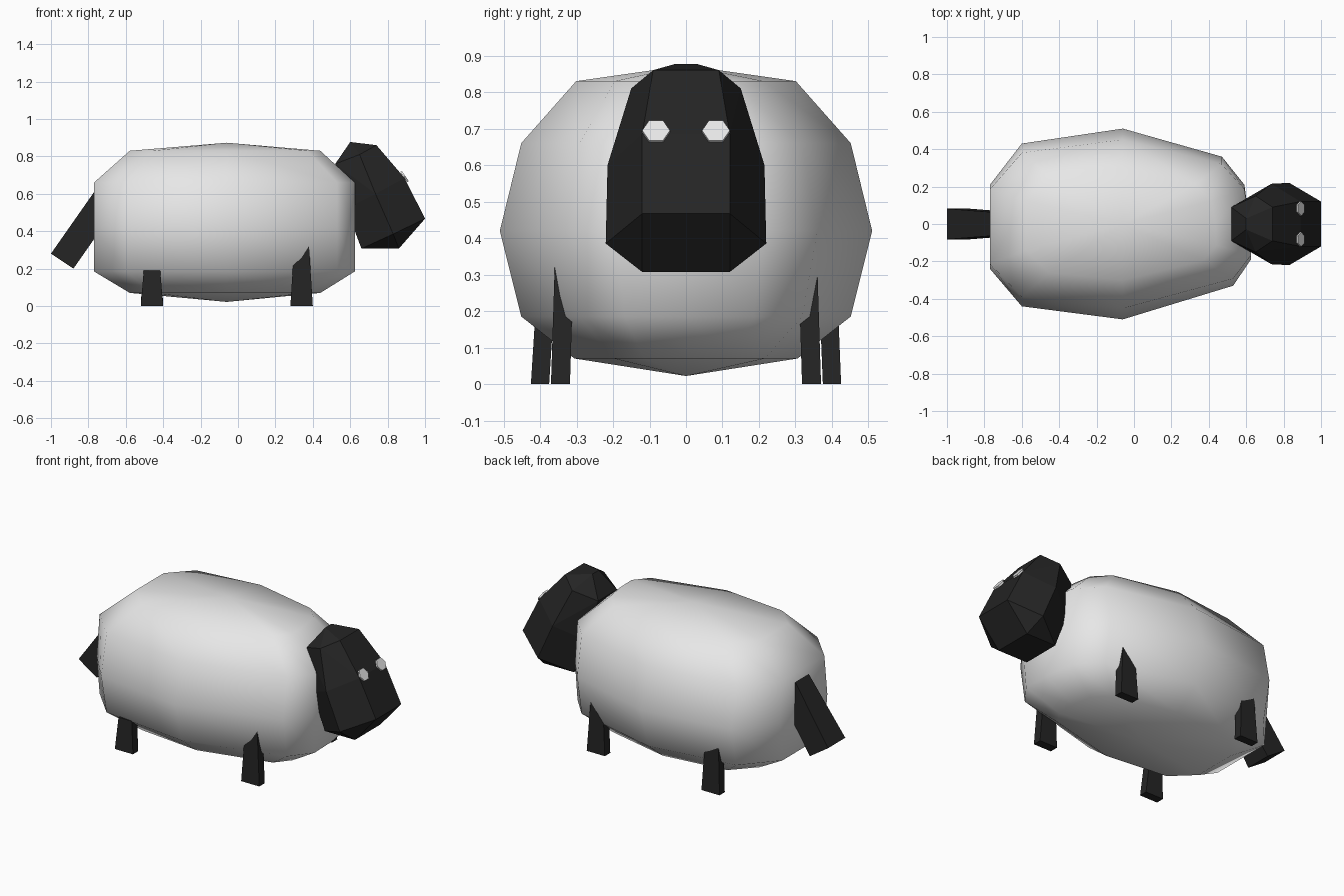
import bpy, bmesh, math
from mathutils import Vector, Matrix

if "Cube" in bpy.data.objects:
    bpy.data.objects.remove(bpy.data.objects["Cube"])


def material(name, rgb):
    m = bpy.data.materials.new(name)
    m.diffuse_color = (*rgb, 1)
    m.use_nodes = True
    m.node_tree.nodes["Principled BSDF"].inputs["Base Color"].default_value = m.diffuse_color
    return m


WOOL = material("white wool", (0.8, 0.8, 0.8))
DARK = material("black skin", (0.018, 0.018, 0.018))
EYE = material("white eye", (0.8, 0.8, 0.8))


def finish(name, bm, mat, smooth=False):
    bmesh.ops.recalc_face_normals(bm, faces=bm.faces[:])
    me = bpy.data.meshes.new(name)
    bm.to_mesh(me)
    bm.free()
    me.materials.append(mat)
    for p in me.polygons:
        p.use_smooth = smooth
    ob = bpy.data.objects.new(name, me)
    bpy.context.collection.objects.link(ob)
    return ob


def hull(name, points, mat):
    bm = bmesh.new()
    for p in points:
        bm.verts.new(p)
    r = bmesh.ops.convex_hull(bm, input=bm.verts[:])
    loose = [v for v in bm.verts if not v.link_faces]
    bmesh.ops.delete(bm, geom=loose, context='VERTS')
    bmesh.ops.dissolve_limit(bm, angle_limit=math.radians(2),
                             verts=bm.verts[:], edges=bm.edges[:])
    return finish(name, bm, mat)


def mirrored(points):
    return [(x, s * y, z) for x, y, z in points for s in (1, -1)]


# Woolly body: plan outline stacked in layers (z, x scale, y scale), poles at both ends
plan = [(-.77, .21), (-.6, .43), (-.06, .51), (.47, .36), (.59, .21), (.62, 0),
        (.625, -.19), (.53, -.33), (-.06, -.51), (-.6, -.44), (-.77, -.24)]
layers = [(.07, .73, .6), (.185, 1, .885), (.42, 1, 1), (.66, 1, .885), (.83, .73, .59)]
cx = -.06
bm = bmesh.new()
rings = [[bm.verts.new((cx + (x - cx) * sx, y * sy, z)) for x, y in plan]
         for z, sx, sy in layers]
bottom = bm.verts.new((cx, 0, .022))
top = bm.verts.new((cx, 0, .873))
n = len(plan)
for i in range(n):
    j = (i + 1) % n
    for a, b in zip(rings, rings[1:]):
        bm.faces.new((a[i], a[j], b[j], b[i]))
    bm.faces.new((bottom, rings[0][j], rings[0][i]))
    bm.faces.new((top, rings[-1][i], rings[-1][j]))
finish("woolly_body", bm, WOOL, True)

# Head: tilted six-sided rings with a crown ridge and a chin ridge
hull("head", mirrored([
    (.60, .03, .877),
    (.74, .09, .86), (.65, .15, .81), (.52, .09, .76),
    (.89, .12, .685), (.735, .215, .60), (.58, .12, .52),
    (1.0, .12, .467), (.83, .22, .385), (.66, .12, .307),
    (.86, .12, .307)]), DARK)

# Eyes: thin hexagonal plates on the face
normal = Vector((.83, 0, .56)).normalized()
side = Vector((0, 1, 0))
rot = Matrix((side, normal.cross(side), normal)).transposed().to_4x4()
for label, s in (("left", 1), ("right", -1)):
    bm = bmesh.new()
    bmesh.ops.create_cone(bm, cap_ends=True, segments=6, radius1=.038, radius2=.038, depth=.0098,
                          matrix=Matrix.Rotation(math.pi / 6, 4, 'Z'))
    # turn a corner of the hexagon sideways
    if max(v.co.x for v in bm.verts) < .037:
        bmesh.ops.rotate(bm, verts=bm.verts[:], matrix=Matrix.Rotation(math.pi / 6, 3, 'Z'))
    loc = Vector((.887, s * .082, .69)) + normal * .004
    bmesh.ops.transform(bm, matrix=Matrix.Translation(loc) @ rot, verts=bm.verts[:])
    finish(label + "_eye", bm, EYE)

# Tail: tapered block hanging down behind the body
hull("tail", mirrored([(-1, .082, .28), (-.88, .082, .2),
                       (-.72, .06, .68), (-.60, .06, .60)]), DARK)


# Legs: tapered posts running up into the wool
def leg(name, x, y_in, y_out, height, top_half, s):
    pts = []
    for z, h, lean in ((0, .06, 0), (height, top_half, -.012)):
        for dx in (-h, h):
            pts += [(x + dx, s * (y_in + lean), z), (x + dx, s * (y_out + lean), z)]
    hull(name, pts, DARK)


for label, s in (("left", 1), ("right", -1)):
    leg("front_" + label + "_leg", .34, .318, .37, .38, .036, s)
    leg("rear_" + label + "_leg", -.46, .375, .425, .30 if s > 0 else .19, .044, s)
